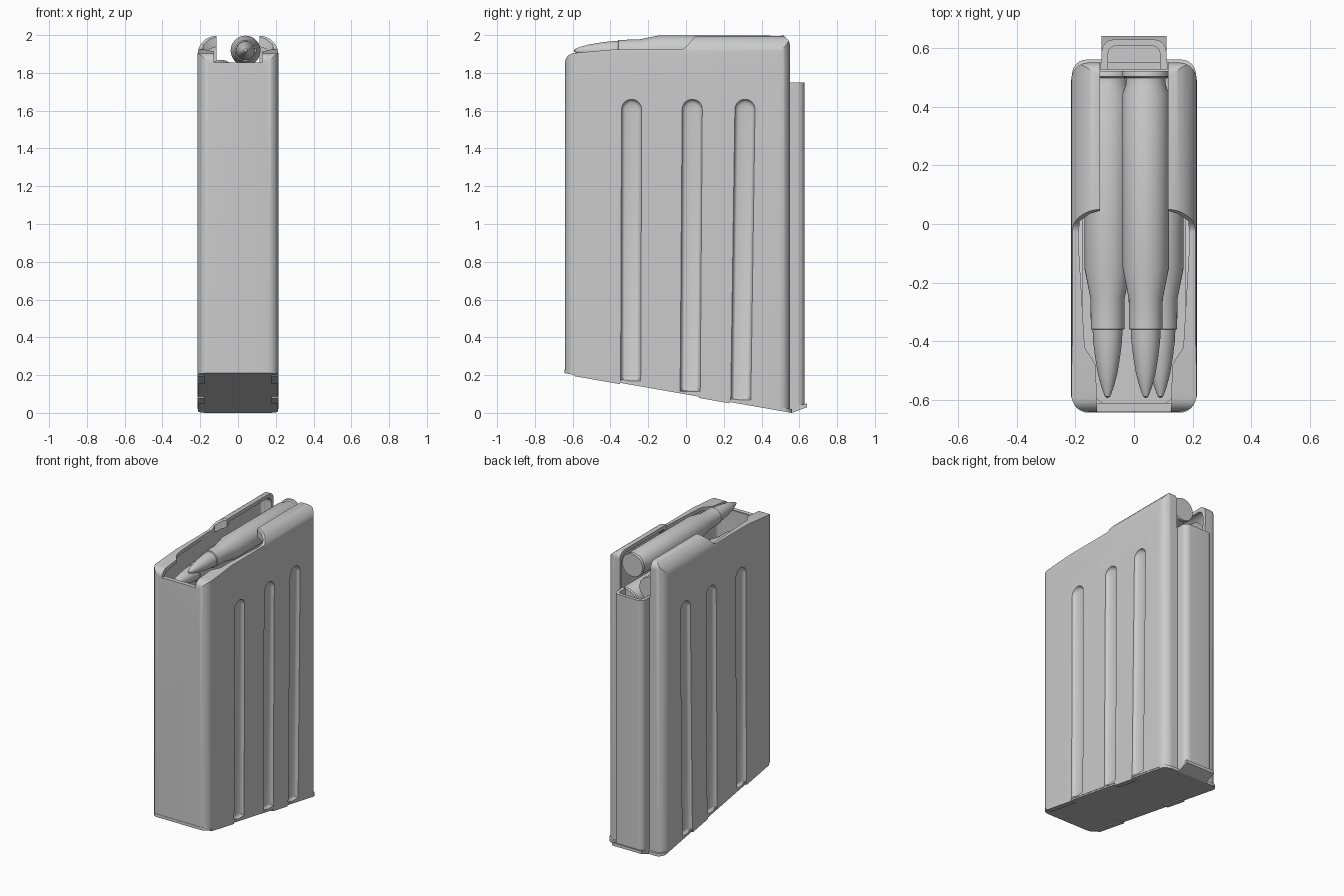
import bpy, bmesh, math
from mathutils import Vector

if "Cube" in bpy.data.objects:
    bpy.data.objects.remove(bpy.data.objects["Cube"])


def fillet(pts, n=8):
    """Round each corner of a polygon given as (u, v[, radius])."""
    out = []
    for i, p in enumerate(pts):
        c = Vector(p[:2])
        r = p[2] if len(p) > 2 else 0
        if r <= 0:
            out.append(c)
            continue
        a = (Vector(pts[i - 1][:2]) - c).normalized()
        b = (Vector(pts[(i + 1) % len(pts)][:2]) - c).normalized()
        half = a.angle(b) / 2
        t = r / math.tan(half)
        o = c + (a + b).normalized() * (r / math.sin(half))
        s, e = c + a * t - o, c + b * t - o
        ang = s.angle(e)
        for k in range(n + 1):
            f = k / n
            out.append(o + (s * math.sin((1 - f) * ang) + e * math.sin(f * ang)) / math.sin(ang))
    return out


def mesh_object(name, bm):
    bmesh.ops.recalc_face_normals(bm, faces=bm.faces)
    me = bpy.data.meshes.new(name)
    bm.to_mesh(me)
    bm.free()
    ob = bpy.data.objects.new(name, me)
    bpy.context.collection.objects.link(ob)
    return ob


def loft(name, rings):
    """Skin closed rings of 3D points and cap both ends."""
    bm = bmesh.new()
    vs = [[bm.verts.new(p) for p in r] for r in rings]
    for a, b in zip(vs, vs[1:]):
        for i in range(len(a)):
            j = (i + 1) % len(a)
            bm.faces.new((a[i], a[j], b[j], b[i]))
    bm.faces.new(vs[0])
    bm.faces.new(vs[-1])
    return mesh_object(name, bm)


PLACE = {'x': lambda u, v, w: (w, u, v), 'y': lambda u, v, w: (u, w, v), 'z': lambda u, v, w: (u, v, w)}


def prism(name, pts, axis, lo, hi):
    f = fillet(pts)
    return loft(name, [[PLACE[axis](p.x, p.y, w) for p in f] for w in (lo, hi)])


def combine(ob, other, op='DIFFERENCE'):
    m = ob.modifiers.new(op, 'BOOLEAN')
    m.object, m.operation, m.solver = other, op, 'EXACT'
    bpy.context.view_layer.objects.active = ob
    bpy.ops.object.modifier_apply(modifier=m.name)
    bpy.data.objects.remove(other)


def slope(y):
    """Height of the slanted underside."""
    return (0.56 - y) * 0.175


def envelope(name, d, floor):
    """Casing volume inset by d: side outline cut by front and plan outlines."""
    f, b = -0.64 + d, 0.55 - d
    ob = prism(name, [(f, slope(f) + floor), (b, slope(b) + floor), (b, 1.996 - d, 0.05),
                      (0.05 + d, 1.996 - d), (-0.01 + d, 1.925 - d, 0.04), (-0.37, 1.925 - d),
                      (-0.56, 1.908 - d), (f, 1.9 - d, 0.05)], 'x', -0.4, 0.4)
    w = 0.214 - d
    r = 0.1 - d
    combine(ob, prism('front_cut', [(-w, -0.2), (w, -0.2), (w, 1.996 - d, r), (-w, 1.996 - d, r)],
                      'y', -1, 1), 'INTERSECT')
    r = 0.06 - d
    combine(ob, prism('plan_cut', [(-w, f, r), (w, f, r), (w, b, r), (-w, b, r)],
                      'z', -0.5, 2.5), 'INTERSECT')
    return ob


# Casing: hollow shell, feed opening, front notch and rear slot
casing = envelope('casing', 0, 0.01)
combine(casing, envelope('cavity', 0.024, 0.05))
half = [(0.125, -0.7), (0.13, -0.48), (0.168, -0.42), (0.19, -0.05), (0.185, 0.01), (0.15, 0.035),
        (0.115, 0.045), (0.115, 0.7)]
combine(casing, prism('opening', half + [(-x, y) for x, y in reversed(half)], 'z', 1.855, 2.2))
combine(casing, prism('rear_slot', [(-0.09, 0.4), (0.09, 0.4), (0.09, 0.7), (-0.09, 0.7)], 'z', 0.2, 1.76))
combine(casing, prism('rear_gap', [(-0.114, 0.4), (0.114, 0.4), (0.114, 0.7), (-0.114, 0.7)], 'z', 1.75, 2.2))

# Pressed grooves on both sides
for y_top, y_bot in ((-0.288, -0.293), (0.033, 0.022), (0.312, 0.29)):
    for s in (1, -1):
        rings = []
        for x, r in ((0.23, 0.056), (0.212, 0.053), (0.200, 0.044), (0.195, 0.034)):
            z0 = slope(y_bot) + 0.02 + (0.053 - r)
            ring = [(s * x, y_bot - r, z0), (s * x, y_bot + r, z0)]
            ring += [(s * x, y_top + r * math.cos(a), 1.607 + r * math.sin(a))
                     for a in (math.pi * k / 14 for k in range(15))]
            rings.append(ring)
        combine(casing, loft('groove', rings))

# Rear spine: U-shaped channel
spine = prism('rear_spine', [(-0.11, 0.53), (0.11, 0.53), (0.11, 0.628, 0.04), (-0.11, 0.628, 0.04)],
              'z', 0.03, 1.75)
combine(spine, prism('channel', [(-0.088, 0.4), (0.088, 0.4), (0.088, 0.606, 0.025), (-0.088, 0.606, 0.025)],
                     'z', 0.1, 2))

# Slanted floor plate, rear ledge and folded tabs
plate = prism('floor_plate', [(-0.643, slope(-0.643)), (0.56, 0), (0.56, 0.02), (-0.643, slope(-0.643) + 0.02)],
              'x', -0.3, 0.3)
combine(plate, prism('plate_plan', [(-0.211, -0.643, 0.055), (0.211, -0.643, 0.055),
                                    (0.211, 0.56, 0.05), (-0.211, 0.56, 0.05)], 'z', -1, 1), 'INTERSECT')
ledge = prism('rear_ledge', [(0.53, 0.006), (0.56, 0), (0.64, 0.03), (0.64, 0.05), (0.56, 0.03), (0.53, 0.03)],
              'x', -0.11, 0.11)
tabs = []
for a, b in ((-0.59, -0.35), (0.07, 0.23)):
    for s in (1, -1):
        tabs.append(prism('plate_tab', [(a, slope(a) - 0.007), (b, slope(b) - 0.007),
                                        (b, slope(b) + 0.015), (a, slope(a) + 0.015)],
                          'x', *sorted((s * 0.178, s * 0.214))))

# Follower below the rounds
follower = prism('follower', [(-0.125, -0.61, 0.03), (0.125, -0.61, 0.03), (0.175, -0.4), (0.18, 0.5, 0.03),
                              (-0.18, 0.5, 0.03), (-0.175, -0.4)], 'z', 1.4, 1.56)

# Staggered rounds: lathe profile (radius, y)
profile = [(0.077, 0.522), (0.079, 0.518), (0.079, 0.503), (0.068, 0.497), (0.068, 0.475), (0.079, 0.445),
           (0.079, -0.15), (0.058, -0.255), (0.057, -0.358), (0.051, -0.36), (0.049, -0.40), (0.043, -0.45),
           (0.033, -0.51), (0.021, -0.556), (0.009, -0.588), (0.003, -0.592)]
rounds = []
for cx, cz in ((0.04, 1.918), (-0.09, 1.79), (0.09, 1.665)):
    rounds.append(loft('round', [[(cx + r * math.cos(t), y, cz + r * math.sin(t))
                                  for t in (math.tau * k / 36 for k in range(36))] for r, y in profile]))

# Smooth shading with sharp edges kept
for ob in [casing, spine, plate, ledge, follower] + tabs + rounds:
    bpy.ops.object.select_all(action='DESELECT')
    ob.select_set(True)
    bpy.context.view_layer.objects.active = ob
    bpy.ops.object.shade_smooth_by_angle(angle=math.radians(30))
